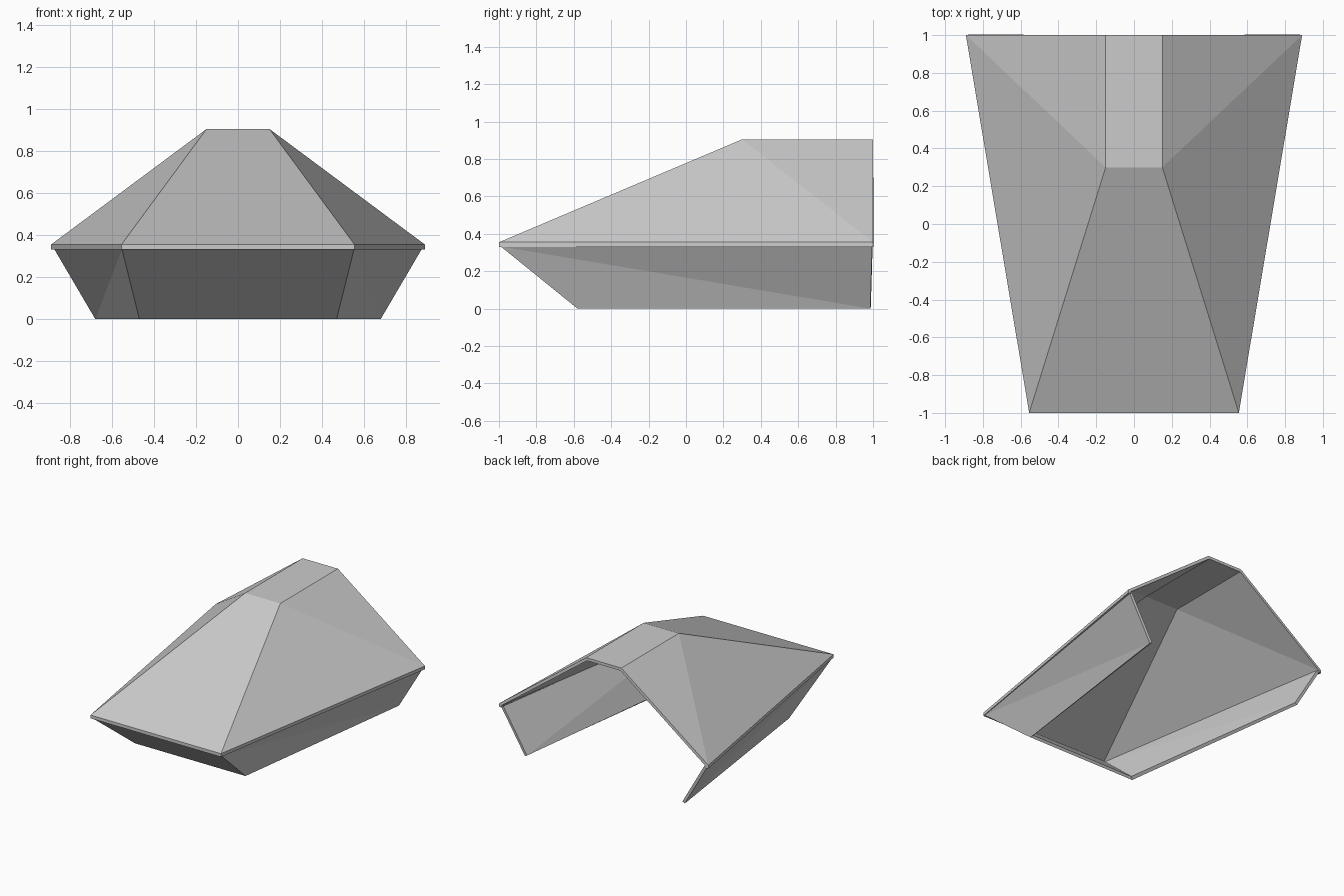
import bpy, bmesh

if "Cube" in bpy.data.objects:
    bpy.data.objects.remove(bpy.data.objects["Cube"])


def half_shell(name, rings, cap=False, thickness=0.022):
    """Loft (back corner, front corner, z) rings on the right half, mirror, thicken."""
    bm = bmesh.new()
    loops = []
    for (bx, by), (fx, fy), z in rings:
        pts = [(bx, by, z), (fx, fy, z), (0, fy, z)]
        loops.append([bm.verts.new(p) for p in pts])
    for a, b in zip(loops, loops[1:]):
        # side is slightly twisted, so split it along its convex diagonal
        bm.faces.new((b[1], a[1], a[0]))
        bm.faces.new((b[0], b[1], a[0]))
        bm.faces.new((b[2], a[2], a[1], b[1]))
    if cap:
        top = loops[-1]
        centre = bm.verts.new((0, top[0].co.y, top[0].co.z))
        bm.faces.new((centre, top[2], top[1], top[0]))
    mesh = bpy.data.meshes.new(name)
    bm.to_mesh(mesh)
    bm.free()
    obj = bpy.data.objects.new(name, mesh)
    bpy.context.collection.objects.link(obj)
    mirror = obj.modifiers.new("mirror", 'MIRROR')
    mirror.use_axis[0] = True
    solid = obj.modifiers.new("thickness", 'SOLIDIFY')
    solid.thickness = thickness
    solid.offset = -1
    solid.use_even_offset = True
    return obj


# Upper cover: narrow vertical rim, sloping sides and front, flat ridge on top
half_shell("upper_cover", [
    ((0.89, 1.0), (0.555, -1.0), 0.33),
    ((0.89, 1.0), (0.555, -1.0), 0.355),
    ((0.15, 1.0), (0.15, 0.30), 0.905),
], cap=True)

# Lower skirt: panels leaning inward below the rim, open at back and bottom
half_shell("lower_skirt", [
    ((0.68, 0.985), (0.47, -0.58), 0.0),
    ((0.875, 0.995), (0.553, -0.99), 0.332),
])
